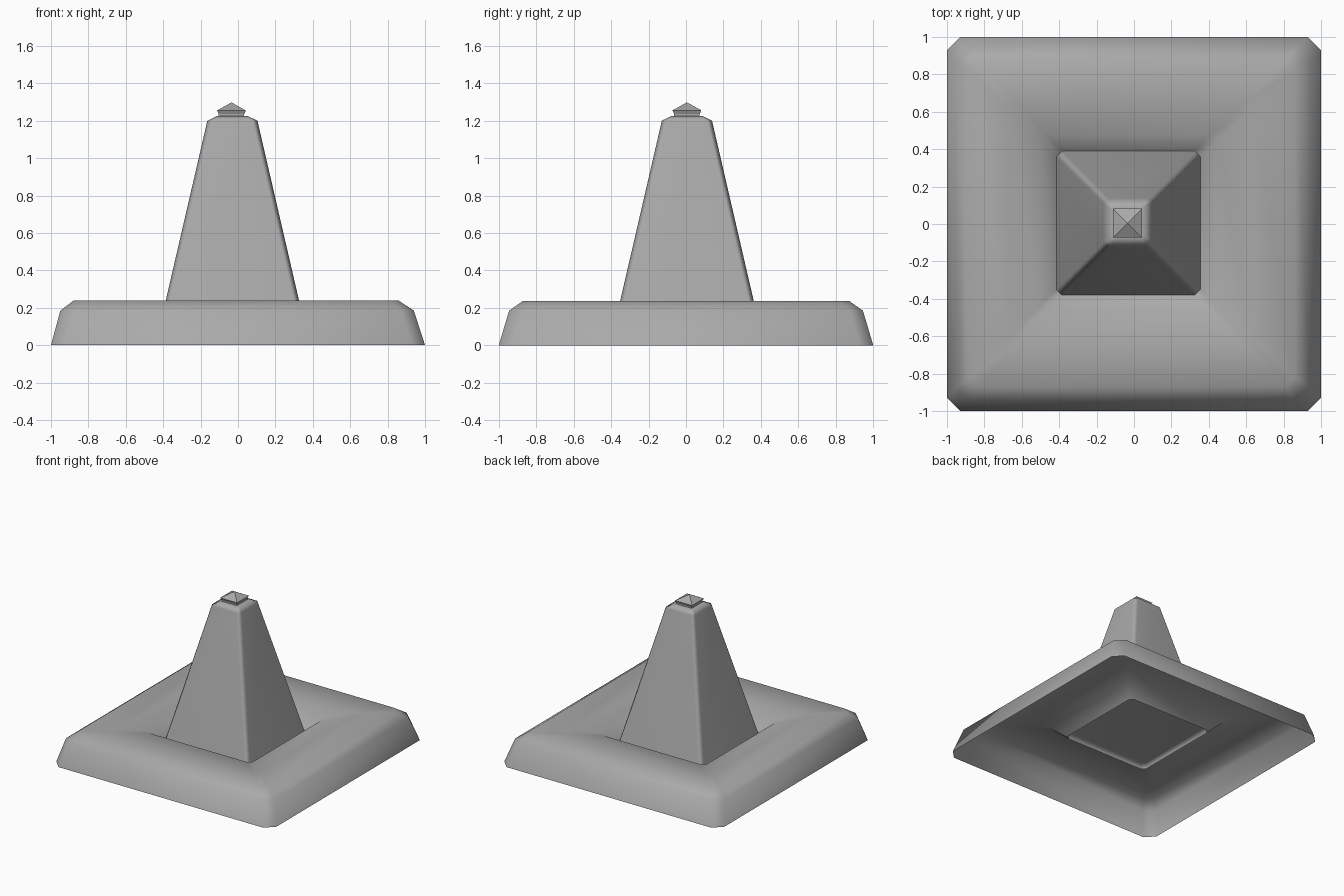
import bpy, bmesh, math

default = bpy.data.objects.get("Cube")
if default:
    bpy.data.objects.remove(default, do_unlink=True)

stone = bpy.data.materials.new("stone_grey")
stone.use_nodes = True
grey = (0.4, 0.4, 0.4, 1)
stone.diffuse_color = grey
stone.node_tree.nodes["Principled BSDF"].inputs["Base Color"].default_value = grey


def outline(cx, cy, half, cut):
    """Square outline with cut corners."""
    if cut == 0:
        return [(cx + a * half, cy + b * half) for a, b in ((1, 1), (-1, 1), (-1, -1), (1, -1))]
    pts = []
    for i in range(4):
        t = i * math.pi / 2
        c, s = round(math.cos(t)), round(math.sin(t))
        for u, v in ((half, half - cut), (half - cut, half)):
            pts.append((cx + u * c - v * s, cy + u * s + v * c))
    return pts


def loft(name, rings, cap_first=False, cap_last=False, apex=None, angle=0):
    """Bridge square rings given as (centre x, centre y, half width, corner cut, height)."""
    bm = bmesh.new()
    loops = [[bm.verts.new((x, y, z)) for x, y in outline(cx, cy, h, cut)]
             for cx, cy, h, cut, z in rings]
    n = len(loops[0])
    for lo, hi in zip(loops, loops[1:]):
        for i in range(n):
            j = (i + 1) % n
            bm.faces.new((lo[i], lo[j], hi[j], hi[i]))
    if cap_first:
        bm.faces.new(loops[0][::-1])
    if cap_last:
        bm.faces.new(loops[-1])
    if apex:
        tip = bm.verts.new(apex)
        for i in range(n):
            bm.faces.new((loops[-1][i], loops[-1][(i + 1) % n], tip))
    mesh = bpy.data.meshes.new(name)
    bm.to_mesh(mesh)
    bm.free()
    mesh.materials.append(stone)
    obj = bpy.data.objects.new(name, mesh)
    bpy.context.collection.objects.link(obj)
    if angle:
        bpy.ops.object.select_all(action='DESELECT')
        obj.select_set(True)
        bpy.context.view_layer.objects.active = obj
        bpy.ops.object.shade_smooth_by_angle(angle=math.radians(angle))
    return obj


TX, TY = -0.03, 0.005  # tower axis

# Open plinth shell: flared skirt, rounded rim and top dished towards the tower
loft("plinth", [
    (0, 0, 1.0, 0.07, 0.0),
    (-0.005, 0, 0.945, 0.07, 0.185),
    (-0.01, 0, 0.87, 0.05, 0.238),
    (-0.02, 0, 0.65, 0.04, 0.226),
    (TX, TY, 0.47, 0.03, 0.195),
    (TX, TY, 0.385, 0.03, 0.115),
], angle=70)

# Tapered tower with a shallow recess underneath
tower = loft("tower", [
    (TX, TY, 0.372, 0.03, 0.165),
    (TX, TY, 0.385, 0.03, 0.115),
    (TX, TY, 0.134, 0.028, 1.2),
    (TX, TY, 0.08, 0.015, 1.226),
], cap_first=True, cap_last=True, angle=75)
weighted = tower.modifiers.new("even_shading", 'WEIGHTED_NORMAL')
weighted.keep_sharp = True

# Small pointed cap
loft("pointed_cap", [
    (TX - 0.005, TY, 0.068, 0, 1.215),
    (TX - 0.005, TY, 0.068, 0, 1.235),
    (TX - 0.005, TY, 0.077, 0, 1.255),
], cap_first=True, apex=(TX - 0.005, TY, 1.298))
